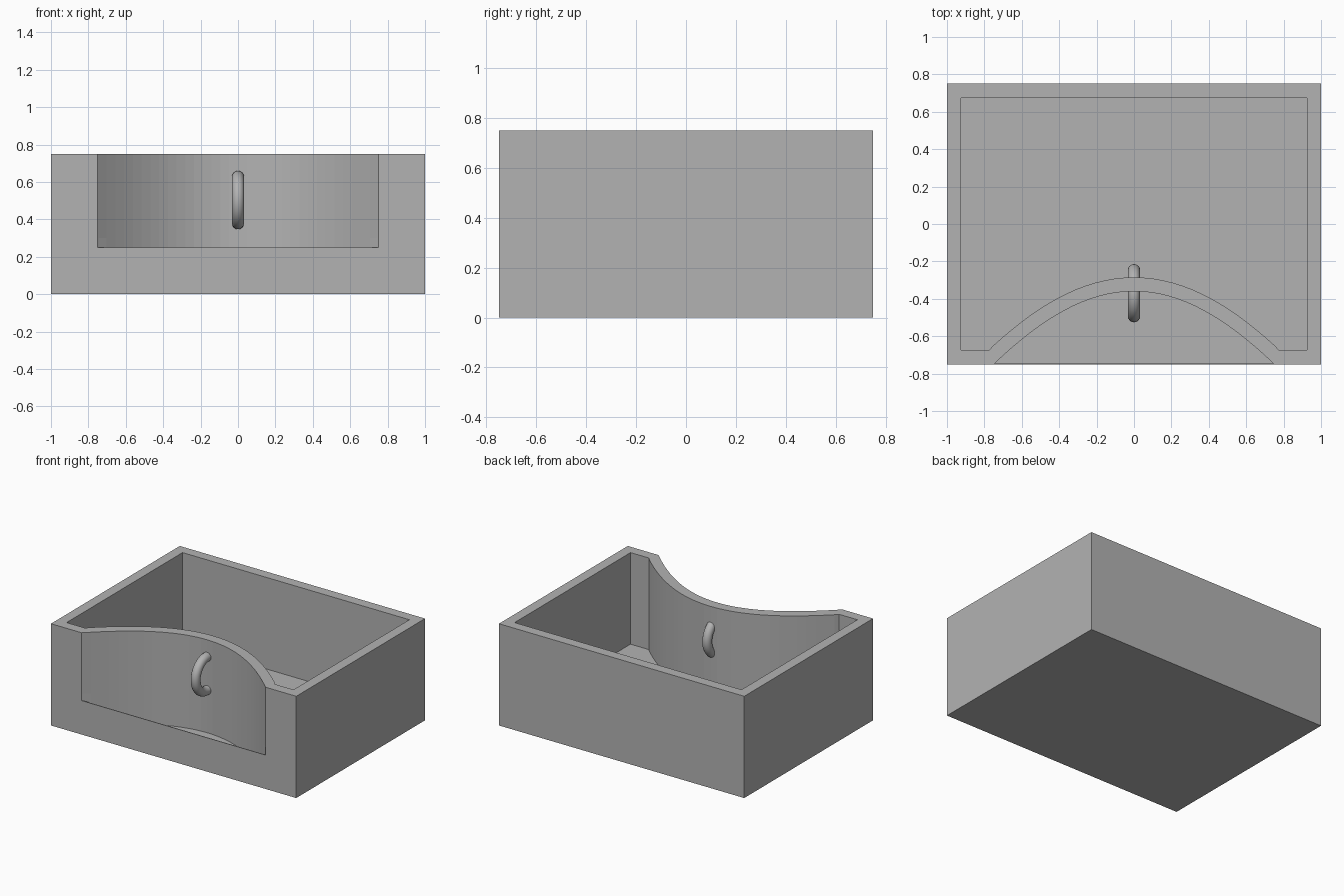
import bpy, bmesh, math
from mathutils import Vector

cube = bpy.data.objects.get("Cube")
if cube:
    bpy.data.objects.remove(cube, do_unlink=True)

W, D, H = 1.0, 0.75, 0.75      # half width, half depth, height
WALL, FLOOR = 0.075, 0.065
LIP, LIP_TOP = 0.005, 0.25
STEPS = 32

grey = bpy.data.materials.new("plain grey")
colour = (0.45, 0.45, 0.45, 1)
grey.diffuse_color = colour
grey.use_nodes = True
grey.node_tree.nodes["Principled BSDF"].inputs["Base Color"].default_value = colour


def prism(name, outline, z0, z1):
    """Extrude a flat outline from z0 up to z1."""
    bm = bmesh.new()
    face = bm.faces.new([bm.verts.new((x, y, z0)) for x, y in outline])
    new = bmesh.ops.extrude_face_region(bm, geom=[face])["geom"]
    verts = [v for v in new if isinstance(v, bmesh.types.BMVert)]
    bmesh.ops.translate(bm, verts=verts, vec=(0, 0, z1 - z0))
    bmesh.ops.recalc_face_normals(bm, faces=bm.faces)
    mesh = bpy.data.meshes.new(name)
    bm.to_mesh(mesh)
    bm.free()
    mesh.materials.append(grey)
    obj = bpy.data.objects.new(name, mesh)
    bpy.context.collection.objects.link(obj)
    return obj


def carve(target, cutter):
    """Cut one solid out of another and drop the cutter."""
    cutter.hide_render = True
    mod = target.modifiers.new("carve", 'BOOLEAN')
    mod.operation, mod.solver, mod.object = 'DIFFERENCE', 'EXACT', cutter
    bpy.context.view_layer.objects.active = target
    bpy.ops.object.modifier_apply(modifier=mod.name)
    bpy.data.objects.remove(cutter, do_unlink=True)


def bow(x):
    """Plan of the curved front wall's outer face."""
    t = x / D
    return -0.36 - 0.424 * t ** 2 + 0.034 * t ** 4


xs = [-D + 2 * D * i / STEPS for i in range(STEPS + 1)]
outer = [Vector((x, bow(x))) for x in xs]

# Inner face of the curved wall, offset by the wall thickness
inner = []
for p in outer:
    slope = (bow(p.x + 0.001) - bow(p.x - 0.001)) / 0.002
    q = p + Vector((-slope, 1)).normalized() * WALL
    if q.y > WALL - D + 0.01:
        inner.append(q)
ix, iy = W - WALL, D - WALL
cavity = [(-ix, iy), (-ix, -iy), (-0.775, -iy), *inner, (0.775, -iy), (ix, -iy), (ix, iy)]

# Box body with the inner cavity and bowed front recess behind a low thin lip
body = prism("box_body", [(-W, -D), (W, -D), (W, D), (-W, D)], 0, H)
carve(body, prism("cavity_cutter", cavity, WALL, H + 0.1))
carve(body, prism("recess_cutter", [(-D, -D - 0.1), *outer, (D, -D - 0.1)], LIP_TOP, H + 0.1))
low = [(p.x, max(p.y, LIP - D)) for p in outer]
carve(body, prism("lower_recess_cutter", low, FLOOR, LIP_TOP + 0.05))

# Ring handle through the curved wall
bpy.ops.mesh.primitive_torus_add(major_segments=48, minor_segments=16,
                                 major_radius=0.123, minor_radius=0.033,
                                 location=(0, -0.37, 0.503),
                                 rotation=(0, math.pi / 2, 0))
ring = bpy.context.object
ring.name = "ring_handle"
ring.data.materials.append(grey)
bpy.ops.object.shade_smooth()
